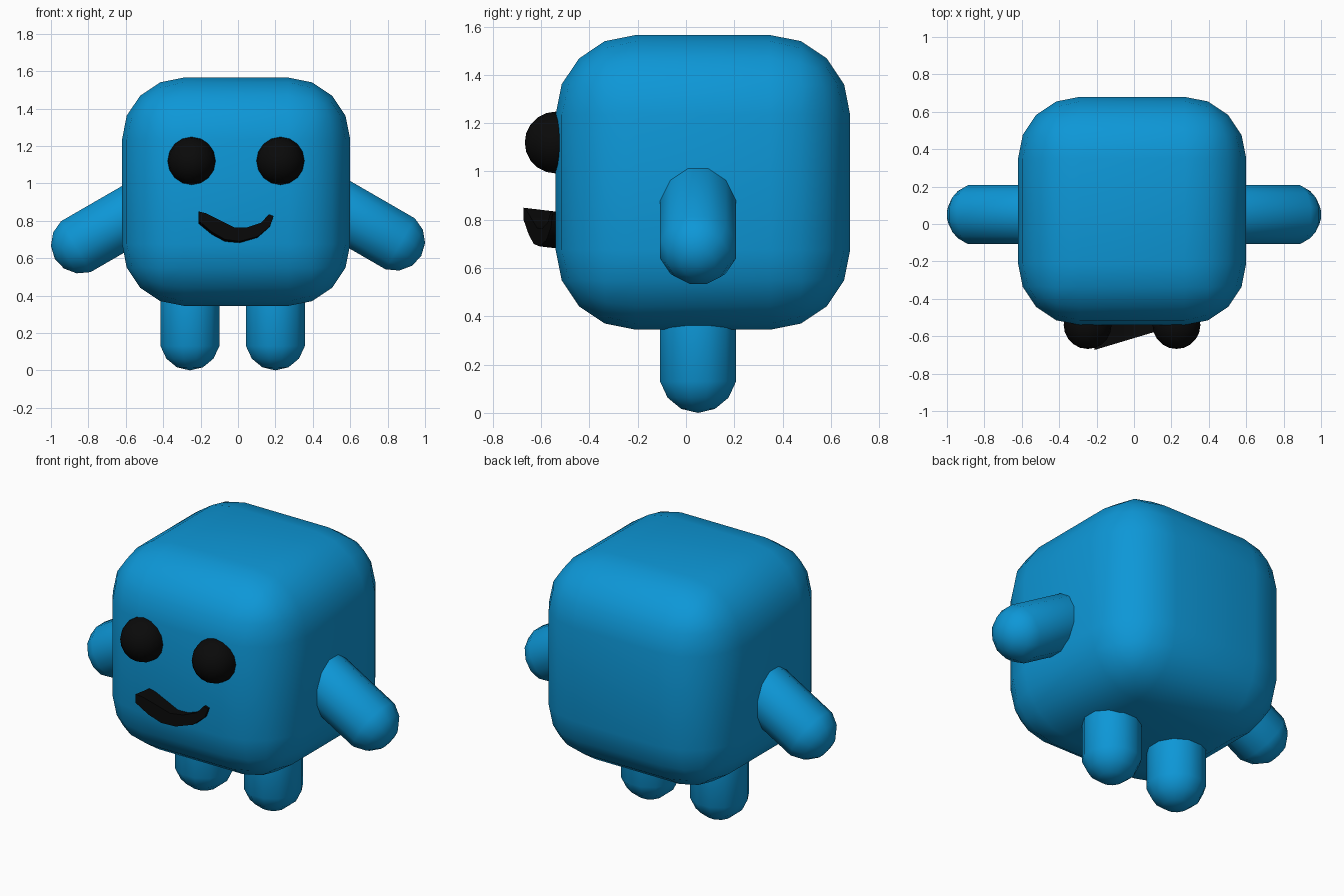
import bpy
import bmesh
from math import radians
from mathutils import Matrix, Vector

default_cube = bpy.data.objects.get("Cube")
if default_cube:
    bpy.data.objects.remove(default_cube, do_unlink=True)


def make_material(name, color):
    mat = bpy.data.materials.new(name)
    mat.use_nodes = True
    mat.diffuse_color = color
    mat.node_tree.nodes["Principled BSDF"].inputs["Base Color"].default_value = color
    return mat


blue = make_material("bright blue", (0.004, 0.31, 0.68, 1))
black = make_material("black", (0.003, 0.003, 0.003, 1))


def add_part(name, bm, mat, sharp_angle=50):
    bmesh.ops.recalc_face_normals(bm, faces=bm.faces[:])
    mesh = bpy.data.meshes.new(name)
    bm.to_mesh(mesh)
    bm.free()
    mesh.materials.append(mat)
    mesh.shade_smooth()
    mesh.set_sharp_from_angle(angle=radians(sharp_angle))
    obj = bpy.data.objects.new(name, mesh)
    bpy.context.collection.objects.link(obj)
    return obj


def add_limb(name, tip_center, tilt, length, radius=0.167):
    """Capsule whose rounded tip points down before it is tilted about y."""
    bm = bmesh.new()
    bmesh.ops.create_uvsphere(bm, u_segments=12, v_segments=7, radius=radius,
                              matrix=Matrix.Rotation(radians(15), 4, "Z"))
    upper = [v for v in bm.verts if v.co.z > 0]
    bmesh.ops.translate(bm, verts=upper, vec=(0, 0, length))
    bm.transform(Matrix.Translation(tip_center) @ Matrix.Rotation(radians(tilt), 4, "Y"))
    return add_part(name, bm, blue)


# Rounded cube body
bm = bmesh.new()
bmesh.ops.create_cube(bm, size=1.22)
bmesh.ops.bevel(bm, geom=bm.edges[:], offset=0.33, segments=4, profile=0.5,
                affect="EDGES", clamp_overlap=True)
bm.transform(Matrix.Translation((-0.01, 0.07, 0.955)))
add_part("body", bm, blue)

# Arms and legs
add_limb("left_arm", (0.835, 0.05, 0.695), -60, 0.5)
add_limb("right_arm", (-0.835, 0.05, 0.68), 60, 0.5)
add_limb("left_leg", (0.2, 0.05, 0.167), 0, 0.35)
add_limb("right_leg", (-0.257, 0.05, 0.167), 0, 0.35)

# Bulging eyes
for name, x in (("left_eye", 0.227), ("right_eye", -0.248)):
    bm = bmesh.new()
    bmesh.ops.create_uvsphere(bm, u_segments=16, v_segments=10, radius=0.128)
    bm.transform(Matrix.Translation((x, -0.54, 1.12)) @ Matrix.Rotation(radians(90), 4, "X"))
    add_part(name, bm, black)

# Smile: paired lower and upper outline points, with a slanted front
lower = [(-0.21, 0.80), (-0.14, 0.74), (-0.07, 0.70), (0.01, 0.69),
         (0.105, 0.715), (0.17, 0.77), (0.19, 0.825)]
upper = [(-0.21, 0.85), (-0.17, 0.84), (-0.09, 0.80), (-0.02, 0.765),
         (0.05, 0.765), (0.125, 0.79), (0.165, 0.835)]
BACK = -0.5
bm = bmesh.new()
rings = []
for low, high in zip(lower, upper):
    fronts = [Vector((x, -0.67 + 0.3 * (x + 0.2), z)) for x, z in (low, high)]
    backs = [Vector((p.x, BACK, p.z - 0.12 * (BACK - p.y))) for p in fronts]
    rings.append([bm.verts.new(p) for p in (fronts[0], fronts[1], backs[1], backs[0])])
for a, b in zip(rings, rings[1:]):
    for i in range(4):
        j = (i + 1) % 4
        bm.faces.new((a[i], a[j], b[j], b[i]))
bm.faces.new(rings[0])
bm.faces.new(rings[-1])
add_part("smile", bm, black)
